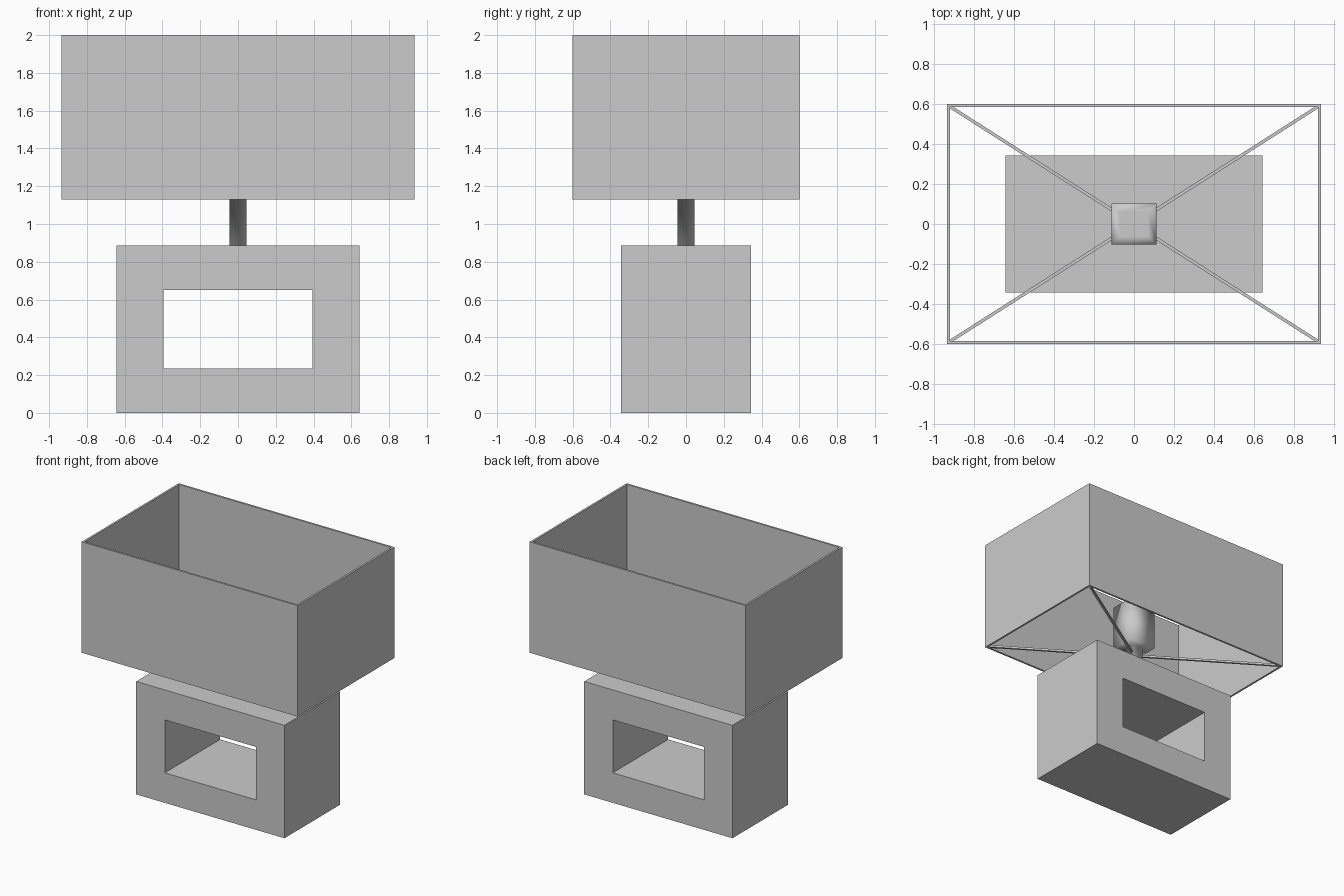
import bpy, bmesh, math
from mathutils import Vector, Matrix

cube = bpy.data.objects.get("Cube")
if cube:
    bpy.data.objects.remove(cube, do_unlink=True)

GREY = (0.6, 0.6, 0.6, 1)
mat = bpy.data.materials.new("plain grey")
mat.use_nodes = True
mat.diffuse_color = GREY
mat.node_tree.nodes["Principled BSDF"].inputs["Base Color"].default_value = GREY


def finish(name, bm, smooth=False):
    bmesh.ops.recalc_face_normals(bm, faces=bm.faces[:])
    mesh = bpy.data.meshes.new(name)
    bm.to_mesh(mesh)
    bm.free()
    mesh.materials.append(mat)
    for p in mesh.polygons:
        p.use_smooth = smooth
    obj = bpy.data.objects.new(name, mesh)
    bpy.context.collection.objects.link(obj)
    return obj


def rectangle(bm, hx, hy, z):
    return [bm.verts.new((sx * hx, sy * hy, z))
            for sx, sy in ((-1, -1), (1, -1), (1, 1), (-1, 1))]


def bridge(bm, a, b):
    for i in range(4):
        j = (i + 1) % 4
        bm.faces.new((a[i], a[j], b[j], b[i]))


def tube(name, outer, inner, depth, transform):
    """Rectangular frame, open along its own z axis."""
    bm = bmesh.new()
    loops = [rectangle(bm, *size, z) for size, z in
             ((outer, 0), (outer, depth), (inner, depth), (inner, 0))]
    for i in range(4):
        bridge(bm, loops[i], loops[(i + 1) % 4])
    bm.transform(transform)
    return finish(name, bm)


# Lampshade: thin open box
SHADE_Z = 1.13
tube("lampshade", (0.935, 0.6), (0.92, 0.585), 2 - SHADE_Z,
     Matrix.Translation((0, 0, SHADE_Z)))

# Base: block with a window running front to back
base = tube("base", (0.643, 0.4425), (0.395, 0.2075), 0.686,
            Matrix.Translation((0, 0.343, 0.4425)) @ Matrix.Rotation(math.pi / 2, 4, 'X'))

# Stem widening into a square lamp holder, with softened shading
bm = bmesh.new()
sections = ((0.045, 0.045, 0.88), (0.045, 0.045, 1.2), (0.113, 0.102, 1.2),
            (0.113, 0.102, 1.55), (0.07, 0.06, 1.55))
loops = [rectangle(bm, *s) for s in sections]
for a, b in zip(loops, loops[1:]):
    bridge(bm, a, b)
bm.faces.new(loops[0])
bm.faces.new(loops[-1])
finish("stem_and_lamp_holder", bm, smooth=True)

# Four flat spokes carrying the shade from the stem
for sx, side in ((1, "left"), (-1, "right")):
    for sy, end in ((1, "back"), (-1, "front")):
        a = Vector((0.03 * sx, 0.02 * sy, SHADE_Z + 0.008))
        b = Vector((0.925 * sx, 0.59 * sy, SHADE_Z + 0.008))
        d = b - a
        bm = bmesh.new()
        bmesh.ops.create_cube(bm, size=1, matrix=(
            Matrix.Translation((a + b) / 2)
            @ Matrix.Rotation(math.atan2(d.y, d.x), 4, 'Z')
            @ Matrix.Diagonal((d.length, 0.016, 0.016, 1))))
        finish(f"spoke_{end}_{side}", bm)
